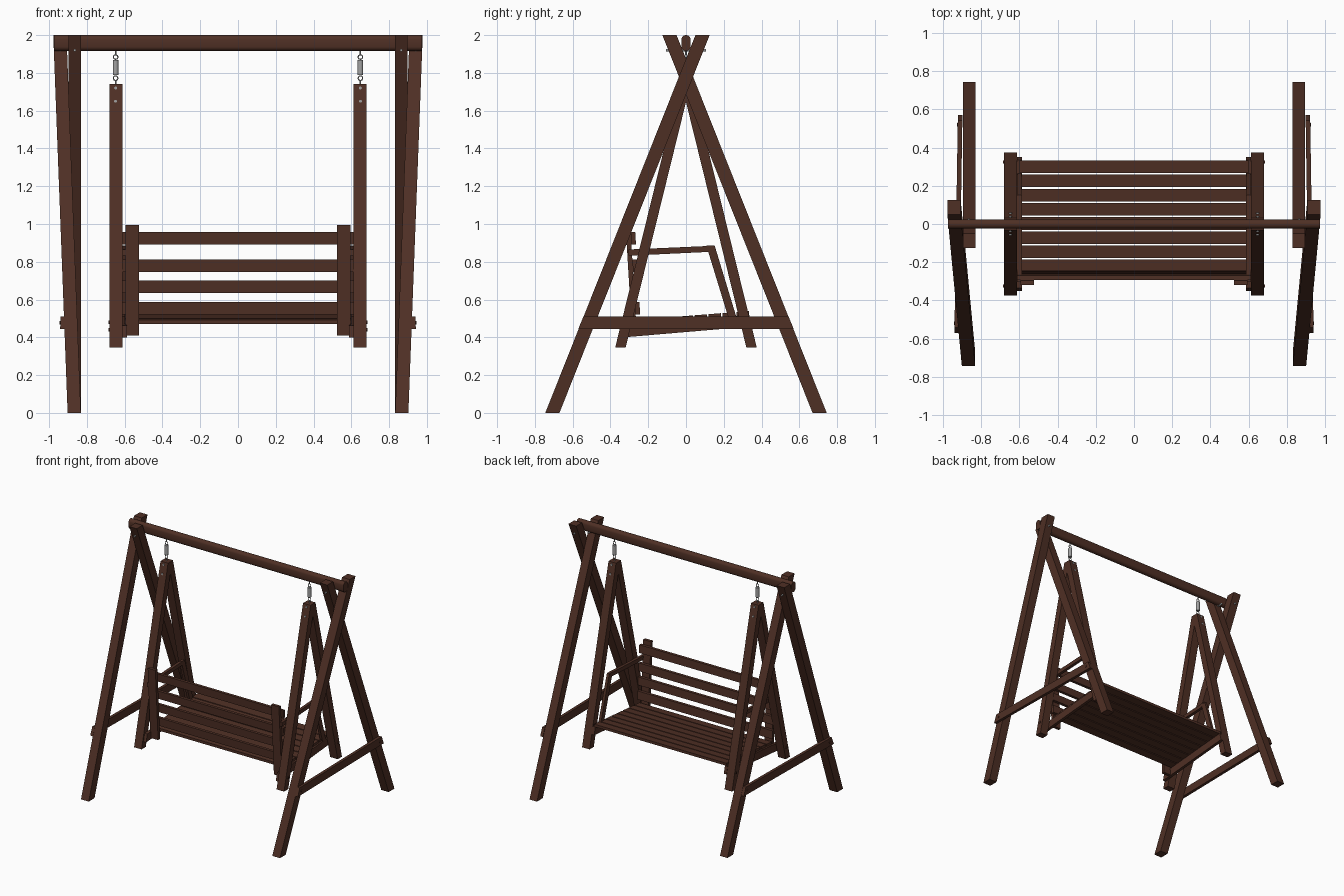
import bpy, bmesh, math
from mathutils import Matrix, Vector

if "Cube" in bpy.data.objects:
    bpy.data.objects.remove(bpy.data.objects["Cube"])


def material(name, col):
    m = bpy.data.materials.new(name)
    m.diffuse_color = (*col, 1)
    m.use_nodes = True
    m.node_tree.nodes["Principled BSDF"].inputs["Base Color"].default_value = m.diffuse_color
    return m


WOOD = material("dark brown wood", (0.078, 0.029, 0.018))
METAL = material("grey metal", (0.36, 0.36, 0.36))


def finish(name, bm, mat):
    bmesh.ops.recalc_face_normals(bm, faces=bm.faces)
    me = bpy.data.meshes.new(name)
    bm.to_mesh(me)
    bm.free()
    me.materials.append(mat)
    ob = bpy.data.objects.new(name, me)
    bpy.context.collection.objects.link(ob)
    return ob


def board(name, profile, x0, x1, shear=lambda y, z: 0, side=1, flip=1, mat=WOOD):
    """Extrude a (y, z) profile along x; side mirrors x, flip mirrors y."""
    bm = bmesh.new()
    rings = [[bm.verts.new((side * (x + shear(y, z)), flip * y, z)) for y, z in profile]
             for x in (x0, x1)]
    bm.faces.new(rings[0])
    bm.faces.new(rings[1])
    n = len(profile)
    for i in range(n):
        j = (i + 1) % n
        bm.faces.new((rings[0][i], rings[0][j], rings[1][j], rings[1][i]))
    return finish(name, bm, mat)


def rod(name, a, b, r, mat=METAL, seg=12):
    a, b = Vector(a), Vector(b)
    bm = bmesh.new()
    m = Matrix.Translation((a + b) / 2) @ (b - a).to_track_quat('Z', 'Y').to_matrix().to_4x4()
    bmesh.ops.create_cone(bm, cap_ends=True, segments=seg, radius1=r, radius2=r,
                          depth=(b - a).length, matrix=m)
    return finish(name, bm, mat)


def ring(name, loc, turn):
    bpy.ops.mesh.primitive_torus_add(location=loc, rotation=(math.pi / 2, 0, turn),
                                     major_radius=0.012, minor_radius=0.003,
                                     major_segments=16, minor_segments=6)
    ob = bpy.context.object
    ob.name = name
    ob.data.materials.append(METAL)


# top beam with rounded top and bottom
oval = []
for i in range(24):
    a = 2 * math.pi * (i + 0.5) / 24
    oval.append((0.025 * math.cos(a),
                 1.958 + 0.025 * math.sin(a) + math.copysign(0.017, math.sin(a))))
board("top_beam", oval, -0.975, 0.975)


# seat heights along y
def seat_z(y):
    return 0.513 + 0.08 * y


def rail_z(y):
    return 0.428 + 0.085 * y


# back rest line: rear face of the slats at height z
def back_y(z):
    return -0.295 + (0.995 - z) * 0.06


LEG = [(0.67, 0), (0.745, 0), (-0.05, 2), (-0.125, 2)]
HANGER = [(0.32, 0.345), (0.375, 0.345), (0.032, 1.74), (0, 1.74), (0, 1.646)]

for s, tag in ((-1, "left"), (1, "right")):
    # crossed frame legs: back one upright, front one leaning outwards
    board(tag + "_back_leg", LEG, 0.83, 0.897, side=s)
    board(tag + "_front_leg", LEG, 0.832, 0.902, lambda y, z: 0.038 * z, s, -1)
    # cross brace on the outside of the legs
    brace = [(-0.570, 0.445), (0.570, 0.445), (0.543, 0.51), (-0.543, 0.51)]
    board(tag + "_brace", brace, 0.908, 0.932, lambda y, z: -0.016 * y, s)
    for y in (-0.52, 0.52):
        x = 0.93 - 0.016 * y
        rod(tag + "_brace_bolt", (s * (x - 0.01), y, 0.478), (s * (x + 0.006), y, 0.478), 0.009, WOOD)
    # bolts through the crossing near the beam
    rod(tag + "_beam_bolt", (s * 0.865, -0.106, 1.92), (s * 0.865, 0.03, 1.92), 0.007)
    rod(tag + "_front_leg_bolt", (s * 0.942, 0, 1.92), (s * 0.942, 0.106, 1.92), 0.007)

    # hanger posts meeting at the top
    for f, end in ((-1, "rear"), (1, "fore")):
        board(f"{tag}_{end}_hanger", HANGER, 0.612, 0.68, side=s, flip=f)
    for z, w in ((1.72, 0.042), (1.65, 0.059)):
        rod(tag + "_hanger_bolt", (s * 0.648, -w, z), (s * 0.648, w, z), 0.008)
    # bolts on the outside of the hangers at seat rail height
    for y, z in ((-0.325, 0.44), (0.325, 0.48)):
        rod(tag + "_rail_bolt", (s * 0.67, y, z), (s * 0.686, y, z), 0.009, WOOD)

    # seat rail, arm rest and arm strut on the inner face of the hangers
    rail = [(-0.35, rail_z(-0.35)), (0.35, rail_z(0.35)),
            (0.335, rail_z(0.335) + 0.063), (-0.335, rail_z(-0.335) + 0.063)]
    board(tag + "_seat_rail", rail, 0.588, 0.612, side=s)
    arm = [(-0.305, 0.832), (0.115, 0.852), (0.152, 0.885), (-0.305, 0.865)]
    board(tag + "_arm_rest", arm, 0.588, 0.612, side=s)
    strut = [(0.235, 0.47), (0.278, 0.47), (0.152, 0.885), (0.108, 0.885)]
    board(tag + "_arm_strut", strut, 0.589, 0.611, side=s)

    # back rest post
    post = [(back_y(0.41) - 0.025, 0.41), (back_y(0.41), 0.41),
            (back_y(0.995), 0.995), (back_y(0.995) - 0.025, 0.995)]
    board(tag + "_back_post", post, 0.525, 0.595, side=s)

    # spring with a ring at each end
    rod(tag + "_spring", (s * 0.648, 0, 1.79), (s * 0.648, 0, 1.868), 0.015, seg=16)
    ring(tag + "_upper_ring", (s * 0.648, 0, 1.884), 0)
    ring(tag + "_lower_ring", (s * 0.648, 0, 1.772), 0)
    rod(tag + "_eye_screw", (s * 0.648, 0, 1.895), (s * 0.648, 0, 1.925), 0.004)
    rod(tag + "_lower_screw", (s * 0.648, 0, 1.73), (s * 0.648, 0, 1.76), 0.004)

# back rest slats
for z0, z1 in ((0.52, 0.587), (0.635, 0.70), (0.747, 0.812), (0.892, 0.957)):
    a, b = back_y(z0), back_y(z1)
    board("back_slat", [(a, z0), (a + 0.024, z0), (b + 0.024, z1), (b, z1)], -0.612, 0.612)

# seat slats
for i in range(8):
    c = 0.30 - i * 0.0743
    a, b = c - 0.033, c + 0.033
    board("seat_slat", [(a, seat_z(a) - 0.021), (b, seat_z(b) - 0.021),
                        (b, seat_z(b)), (a, seat_z(a))], -0.6, 0.6)

# smooth the round metal parts and beam, keep sharp edges
bpy.ops.object.select_all(action='DESELECT')
for ob in bpy.context.scene.objects:
    if ob.data.materials[0] == METAL or ob.name == "top_beam":
        ob.select_set(True)
        bpy.context.view_layer.objects.active = ob
bpy.ops.object.shade_smooth_by_angle(angle=math.radians(35))
